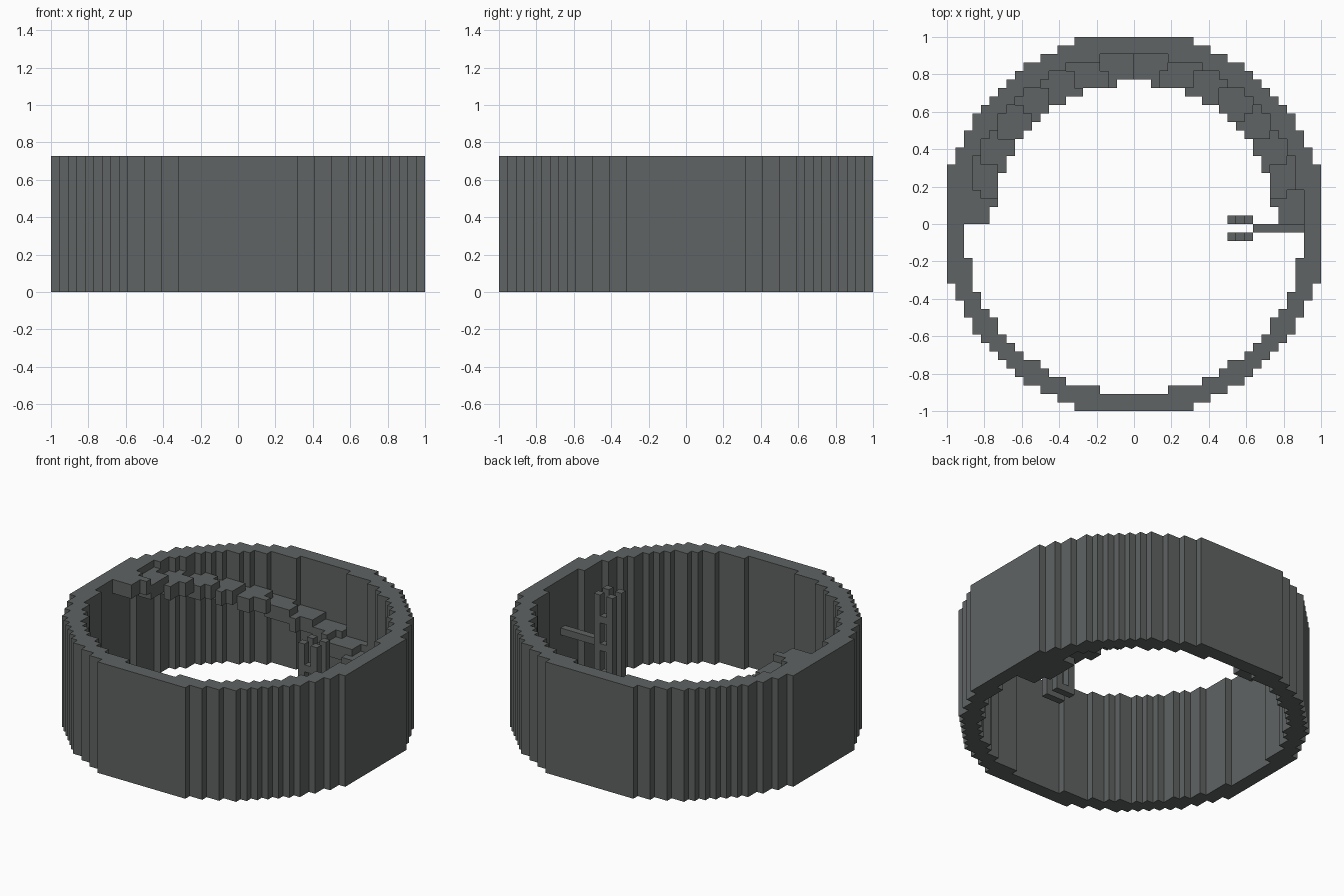
import bpy, bmesh, math

cube = bpy.data.objects.get("Cube")
if cube:
    bpy.data.objects.remove(cube, do_unlink=True)

U = 1 / 22          # size of one block
HALF = 22           # half width in blocks
HEIGHT = 16         # wall height in blocks
STEPS = 16

stone = bpy.data.materials.new("dark_grey_stone")
stone.use_nodes = True
grey = (0.115, 0.125, 0.125, 1)
stone.diffuse_color = grey
stone.node_tree.nodes["Principled BSDF"].inputs["Base Color"].default_value = grey


def prism(name, cells, z0, z1):
    """Extrude a set of square plan cells between two block levels."""
    bm = bmesh.new()

    def face(*points):
        bm.faces.new([bm.verts.new((x * U, y * U, z * U)) for x, y, z in points])

    for i, j in cells:
        corners = [(i, j), (i + 1, j), (i + 1, j + 1), (i, j + 1)]
        face(*[(x, y, z1) for x, y in corners])
        face(*[(x, y, z0) for x, y in reversed(corners)])
        sides = [(0, -1), (1, 0), (0, 1), (-1, 0)]
        for n, (di, dj) in enumerate(sides):
            if (i + di, j + dj) not in cells:
                a, b = corners[n], corners[(n + 1) % 4]
                face((*a, z0), (*b, z0), (*b, z1), (*a, z1))
    bmesh.ops.remove_doubles(bm, verts=bm.verts, dist=U / 100)
    mesh = bpy.data.meshes.new(name)
    bm.to_mesh(mesh)
    bm.free()
    mesh.materials.append(stone)
    obj = bpy.data.objects.new(name, mesh)
    bpy.context.collection.objects.link(obj)
    return obj


def ring(inner, outer):
    """Plan cells whose centres lie between two radii."""
    span = range(-HALF, HALF)
    return {(i, j) for i in span for j in span
            if inner <= math.hypot(i + 0.5, j + 0.5) < outer}


# Round outer wall
prism("outer_wall", ring(20, 22.5), 0, HEIGHT)

# Spiral steps climbing round the back half, from the left up to the right
tread = {c for c in ring(16.6, 20) if c[1] >= 0}
for k in range(STEPS):
    cells = {(i, j) for i, j in tread
             if int(math.atan2(j + 0.5, i + 0.5) / math.pi * STEPS) == k}
    prism(f"step_{k + 1}", cells, max(0, k - 1), k + 1)

# Twin ladder frames: two posts each, joined by rungs
for side, j in (("back", 0), ("front", -2)):
    for label, i in (("inner", 11), ("outer", 13)):
        prism(f"{side}_{label}_post", {(i, j)}, 0, HEIGHT)
    for z in range(0, HEIGHT, 4):
        prism(f"{side}_rung_{z // 4 + 1}", {(12, j)}, z, z + 1)

# Beam tying the ladder to the wall
prism("tie_beam", {(i, -1) for i in range(14, 20)}, 8, 9)
